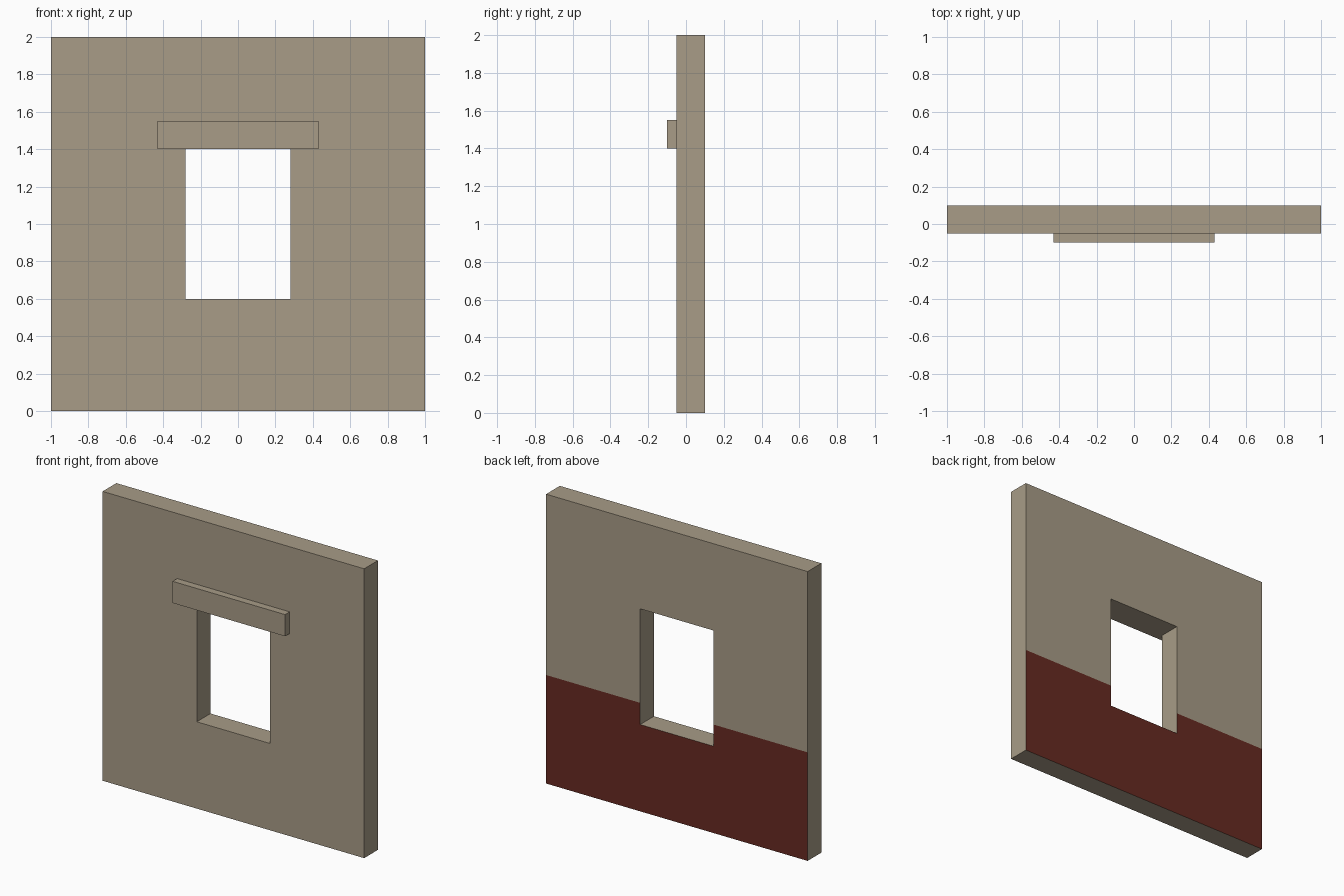
import bpy, bmesh
from mathutils import Vector

if "Cube" in bpy.data.objects:
    bpy.data.objects.remove(bpy.data.objects["Cube"])


def material(name, rgb):
    m = bpy.data.materials.new(name)
    m.diffuse_color = (*rgb, 1.0)
    m.use_nodes = True
    m.node_tree.nodes["Principled BSDF"].inputs["Base Color"].default_value = m.diffuse_color
    return m


plaster = material("beige_plaster", (0.392, 0.332, 0.242))
red_paint = material("dark_red_paint", (0.136, 0.024, 0.016))

FRONT, BACK = -0.05, 0.10
PAINT_TOP = 0.75


def finish(bm, name, mats):
    bmesh.ops.recalc_face_normals(bm, faces=bm.faces)
    mesh = bpy.data.meshes.new(name)
    bm.to_mesh(mesh)
    bm.free()
    for m in mats:
        mesh.materials.append(m)
    obj = bpy.data.objects.new(name, mesh)
    bpy.context.collection.objects.link(obj)
    return obj


# Wall: a grid of panels around the window opening, extruded to thickness
xs = [-1, -0.28, 0.28, 1]
zs = [0, 0.6, PAINT_TOP, 1.4, 2]
bm = bmesh.new()
grid = [[bm.verts.new((x, FRONT, z)) for z in zs] for x in xs]
for i in range(len(xs) - 1):
    for j in range(len(zs) - 1):
        if i == 1 and j in (1, 2):
            continue  # window opening
        bm.faces.new((grid[i][j], grid[i + 1][j], grid[i + 1][j + 1], grid[i][j + 1]))
ext = bmesh.ops.extrude_face_region(bm, geom=bm.faces[:], use_keep_orig=True)
bmesh.ops.translate(bm, vec=Vector((0, BACK - FRONT, 0)),
                    verts=[g for g in ext["geom"] if isinstance(g, bmesh.types.BMVert)])

# Painted lower band on the back face only
for f in bm.faces:
    if all(v.co.y > BACK - 1e-4 for v in f.verts) and f.calc_center_median().z < PAINT_TOP:
        f.material_index = 1
finish(bm, "wall", [plaster, red_paint])

# Lintel over the window on the front
bm = bmesh.new()
bmesh.ops.create_cube(bm, size=1)
bmesh.ops.scale(bm, vec=(0.86, 0.05, 0.15), verts=bm.verts)
bmesh.ops.translate(bm, vec=(0, FRONT - 0.025, 1.475), verts=bm.verts)
finish(bm, "lintel", [plaster])
